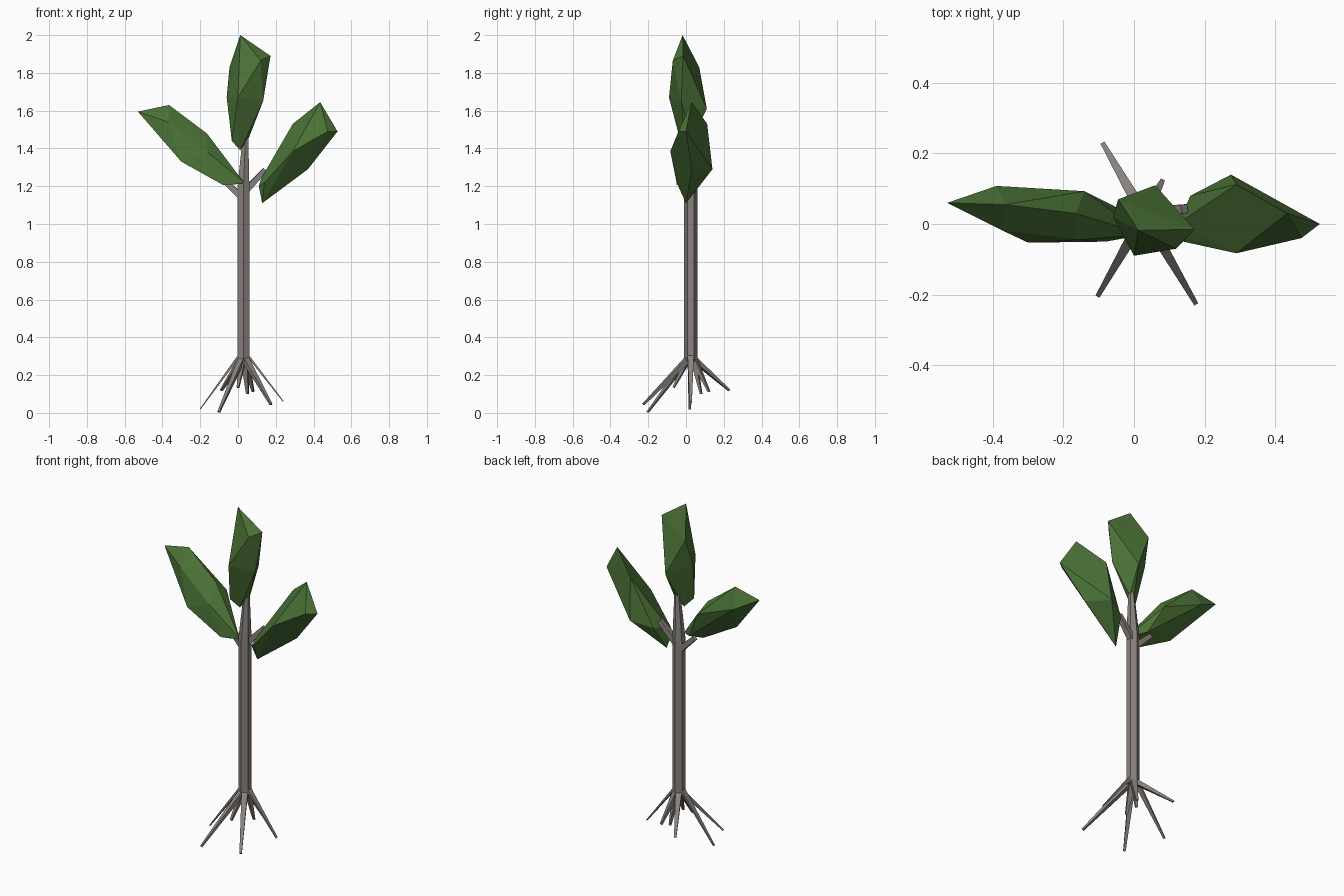
import bpy, bmesh
from math import radians
from mathutils import Matrix, Vector

cube = bpy.data.objects.get("Cube")
if cube:
    bpy.data.objects.remove(cube, do_unlink=True)


def material(name, rgb):
    m = bpy.data.materials.new(name)
    m.use_nodes = True
    m.diffuse_color = (*rgb, 1)
    m.node_tree.nodes["Principled BSDF"].inputs["Base Color"].default_value = (*rgb, 1)
    return m


bark = material("grey bark", (0.25, 0.225, 0.21))
green = material("leaf green", (0.07, 0.17, 0.038))


def finish(name, bm, mat):
    bmesh.ops.recalc_face_normals(bm, faces=bm.faces)
    mesh = bpy.data.meshes.new(name)
    bm.to_mesh(mesh)
    bm.free()
    mesh.materials.append(mat)
    obj = bpy.data.objects.new(name, mesh)
    bpy.context.collection.objects.link(obj)


def limb(name, start, end, r1, r2, flat=1.0):
    """Tapered four-sided limb between two points, thinned by flat."""
    a, b = Vector(start), Vector(end)
    bm = bmesh.new()
    bmesh.ops.create_cone(bm, cap_ends=True, segments=4, radius1=r1, radius2=r2,
                          depth=(b - a).length)
    bm.transform(Matrix.Diagonal((1, flat, 1, 1)) @ Matrix.Rotation(radians(45), 4, 'Z'))
    turn = (b - a).to_track_quat('Z', 'Y').to_matrix().to_4x4()
    turn.translation = (a + b) / 2
    bm.transform(turn)
    finish(name, bm, bark)


def leaf(name, points):
    """Faceted leaf clump wrapped around its corner points."""
    bm = bmesh.new()
    for p in points:
        bm.verts.new(p)
    bmesh.ops.convex_hull(bm, input=bm.verts)
    loose = [v for v in bm.verts if not v.link_faces]
    bmesh.ops.delete(bm, geom=loose, context='VERTS')
    finish(name, bm, green)


# Six-sided trunk, straight and then tapering towards the crown
cx, cy = 0.029, 0.025
bm = bmesh.new()
base = bmesh.ops.create_circle(bm, cap_ends=True, segments=6, radius=0.036)["verts"]
bmesh.ops.translate(bm, verts=base, vec=(cx, cy, 0.27))
top = bm.faces[:][0]
for z, scale, shift in ((1.2, 1.0, 0), (1.5, 0.4, 0.012)):
    new = bmesh.ops.extrude_face_region(bm, geom=[top])["geom"]
    if z > 1.2:
        bm.faces.remove(top)
    top = [f for f in new if isinstance(f, bmesh.types.BMFace)][0]
    middle = top.calc_center_median()
    for v in top.verts:
        v.co = middle + (v.co - middle) * scale + Vector((shift, 0, z - middle.z))
finish("trunk", bm, bark)

# Roots spread out and down from the trunk foot: tip, start height, flatness
roots = [
    ((-0.20, 0.02, 0.02), 0.31, 0.4), ((0.24, 0.025, 0.06), 0.31, 0.4),
    ((-0.102, -0.203, 0.004), 0.285, 0.7), ((0.175, -0.225, 0.045), 0.285, 0.8),
    ((-0.088, 0.228, 0.12), 0.285, 0.8), ((0.08, 0.122, 0.112), 0.285, 0.8),
    ((0.0, -0.065, 0.135), 0.28, 0.8), ((0.05, 0.08, 0.10), 0.28, 0.8),
]
for i, (tip, height, flat) in enumerate(roots):
    out = Vector((tip[0] - cx, tip[1] - cy, 0)).normalized()
    start = Vector((cx, cy, height)) + out * 0.018
    limb(f"root_{i + 1}", start, tip, 0.024, 0.009, flat)

# Branches carrying the side leaves
limb("left_branch", (0.035, 0.03, 1.17), (0.143, 0.043, 1.287), 0.024, 0.018)
limb("right_branch", (0.025, 0.028, 1.135), (-0.083, 0.036, 1.24), 0.024, 0.018)

# Leaves
leaf("top_leaf", [
    (0.012, -0.018, 2.0), (0.172, -0.015, 1.89), (0.12, -0.07, 1.865),
    (0.133, -0.025, 1.65), (0.06, 0.11, 1.61), (-0.045, 0.07, 1.83),
    (-0.06, 0.02, 1.67), (0.0, -0.09, 1.67), (-0.033, -0.03, 1.44),
    (0.012, 0.0, 1.39), (0.055, 0.03, 1.45),
])
leaf("left_leaf", [
    (0.435, 0.03, 1.645), (0.527, 0.0, 1.49), (0.475, -0.04, 1.49),
    (0.29, -0.083, 1.385), (0.275, 0.14, 1.29), (0.29, 0.112, 1.53),
    (0.37, 0.03, 1.29), (0.128, 0.0, 1.11), (0.11, -0.03, 1.2),
    (0.122, 0.0, 1.24), (0.16, 0.08, 1.25), (0.14, -0.05, 1.22),
])
leaf("right_leaf", [
    (-0.53, 0.06, 1.595), (-0.365, 0.055, 1.63), (-0.39, 0.108, 1.52),
    (-0.37, -0.02, 1.54), (-0.14, 0.093, 1.42), (-0.165, 0.03, 1.48),
    (-0.16, -0.045, 1.38), (-0.3, -0.053, 1.33), (-0.08, -0.05, 1.207),
    (0.02, -0.03, 1.212), (0.03, -0.03, 1.222), (-0.055, 0.05, 1.25),
])
